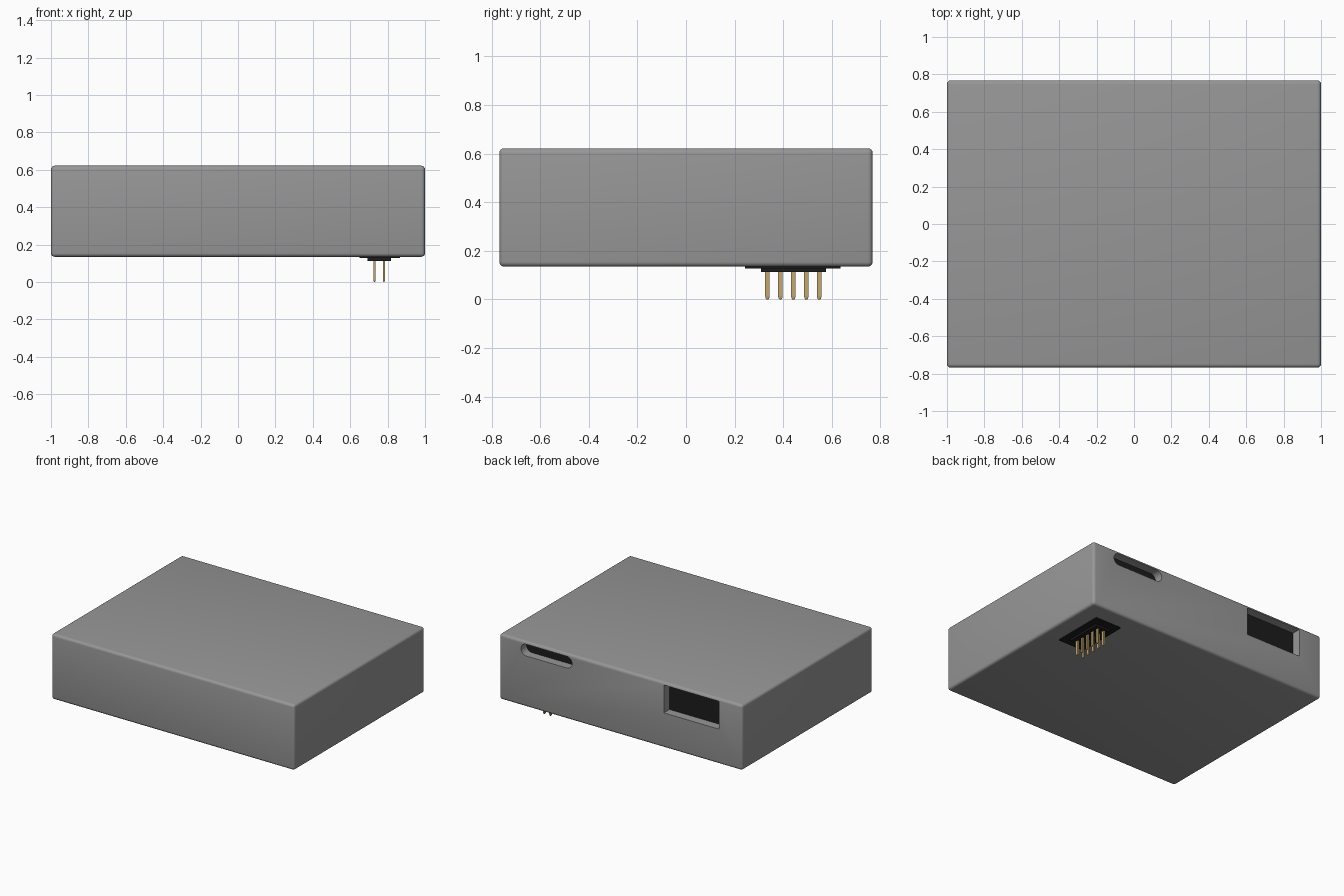
import bpy, bmesh, math
from mathutils import Vector

if "Cube" in bpy.data.objects:
    bpy.data.objects.remove(bpy.data.objects["Cube"], do_unlink=True)


def material(name, rgb):
    m = bpy.data.materials.new(name)
    m.use_nodes = True
    m.diffuse_color = (*rgb, 1)
    bsdf = next(n for n in m.node_tree.nodes if n.type == 'BSDF_PRINCIPLED')
    bsdf.inputs["Base Color"].default_value = (*rgb, 1)
    return m


GREY = material("case grey", (0.31, 0.31, 0.31))
BLACK = material("connector black", (0.012, 0.012, 0.012))
GOLD = material("pin gold", (0.55, 0.39, 0.16))


def finish(name, bm, mat):
    bmesh.ops.recalc_face_normals(bm, faces=bm.faces)
    mesh = bpy.data.meshes.new(name)
    bm.to_mesh(mesh)
    bm.free()
    mesh.materials.append(mat)
    ob = bpy.data.objects.new(name, mesh)
    bpy.context.collection.objects.link(ob)
    return ob


def box(name, x, y, z, mat, bevel=0.0, segments=1):
    """Box from (min, max) ranges, with optionally rounded edges."""
    bm = bmesh.new()
    bmesh.ops.create_cube(bm, size=1)
    for v in bm.verts:
        v.co = Vector([r[0] if c < 0 else r[1] for c, r in zip(v.co, (x, y, z))])
    if bevel:
        bmesh.ops.bevel(bm, geom=bm.edges[:], offset=bevel, segments=segments,
                        profile=0.5, affect='EDGES')
    return finish(name, bm, mat)


def slot(name, x, y, z, mat, steps=12):
    """Stadium-shaped prism running along y."""
    r, zc = (z[1] - z[0]) / 2, (z[0] + z[1]) / 2
    bm = bmesh.new()
    ring = []
    for cx, start in ((x[1] - r, -90), (x[0] + r, 90)):
        for i in range(steps + 1):
            a = math.radians(start + 180 * i / steps)
            ring.append(bm.verts.new((cx + r * math.cos(a), y[0], zc + r * math.sin(a))))
    face = bm.faces.new(ring)
    ext = bmesh.ops.extrude_face_region(bm, geom=[face])["geom"]
    moved = [g for g in ext if isinstance(g, bmesh.types.BMVert)]
    bmesh.ops.translate(bm, verts=moved, vec=(0, y[1] - y[0], 0))
    return finish(name, bm, mat)


def cut(target, cutter):
    mod = target.modifiers.new("opening", 'BOOLEAN')
    mod.operation, mod.solver, mod.object = 'DIFFERENCE', 'EXACT', cutter
    bpy.context.view_layer.objects.active = target
    bpy.ops.object.modifier_apply(modifier=mod.name)
    bpy.data.objects.remove(cutter, do_unlink=True)


# Case with rounded edges and two ports in the back wall
BACK, RECESS = 0.768, 0.07
case = box("case", (-1, 1), (-BACK, BACK), (0.135, 0.622), GREY, 0.02, 4)
depth = (BACK - RECESS, BACK + 0.1)
plate = (BACK - RECESS - 0.001, BACK - RECESS + 0.004)
PORT_X, PORT_Z = (-0.81, -0.355), (0.395, 0.602)
SLOT_X, SLOT_Z = (0.40, 0.82), (0.515, 0.602)
cut(case, box("port_cutter", PORT_X, depth, PORT_Z, GREY))
cut(case, slot("slot_cutter", SLOT_X, depth, SLOT_Z, GREY))

# Dark connector faces at the bottom of the ports
box("wide_port_face", PORT_X, plate, PORT_Z, BLACK)
slot("slim_port_face", SLOT_X, plate, SLOT_Z, BLACK)

# Header under the case: flange and pin block
box("header_flange", (0.65, 0.865), (0.243, 0.635), (0.128, 0.14), BLACK)
box("header_block", (0.692, 0.818), (0.308, 0.575), (0.113, 0.13), BLACK)

# Two rows of five tapered pins
for row, px in enumerate((0.73, 0.78)):
    for i in range(5):
        py = 0.335 + 0.0533 * i
        bm = bmesh.new()
        rings = []
        for z, s in ((0.12, 1), (0.014, 1), (0.004, 0.75), (0, 0.4)):
            rings.append([bm.verts.new((px + sx * 0.006 * s, py + sy * 0.0095 * s, z))
                          for sx, sy in ((-1, -1), (1, -1), (1, 1), (-1, 1))])
        for a, b in zip(rings, rings[1:]):
            for k in range(4):
                n = (k + 1) % 4
                bm.faces.new((a[k], a[n], b[n], b[k]))
        bm.faces.new(rings[0])
        bm.faces.new(rings[-1])
        finish(f"pin_row{row + 1}_{i + 1}", bm, GOLD)

# Smooth rounded edges on the case
bpy.ops.object.select_all(action='DESELECT')
case.select_set(True)
bpy.context.view_layer.objects.active = case
bpy.ops.object.shade_smooth_by_angle(angle=math.radians(35))
